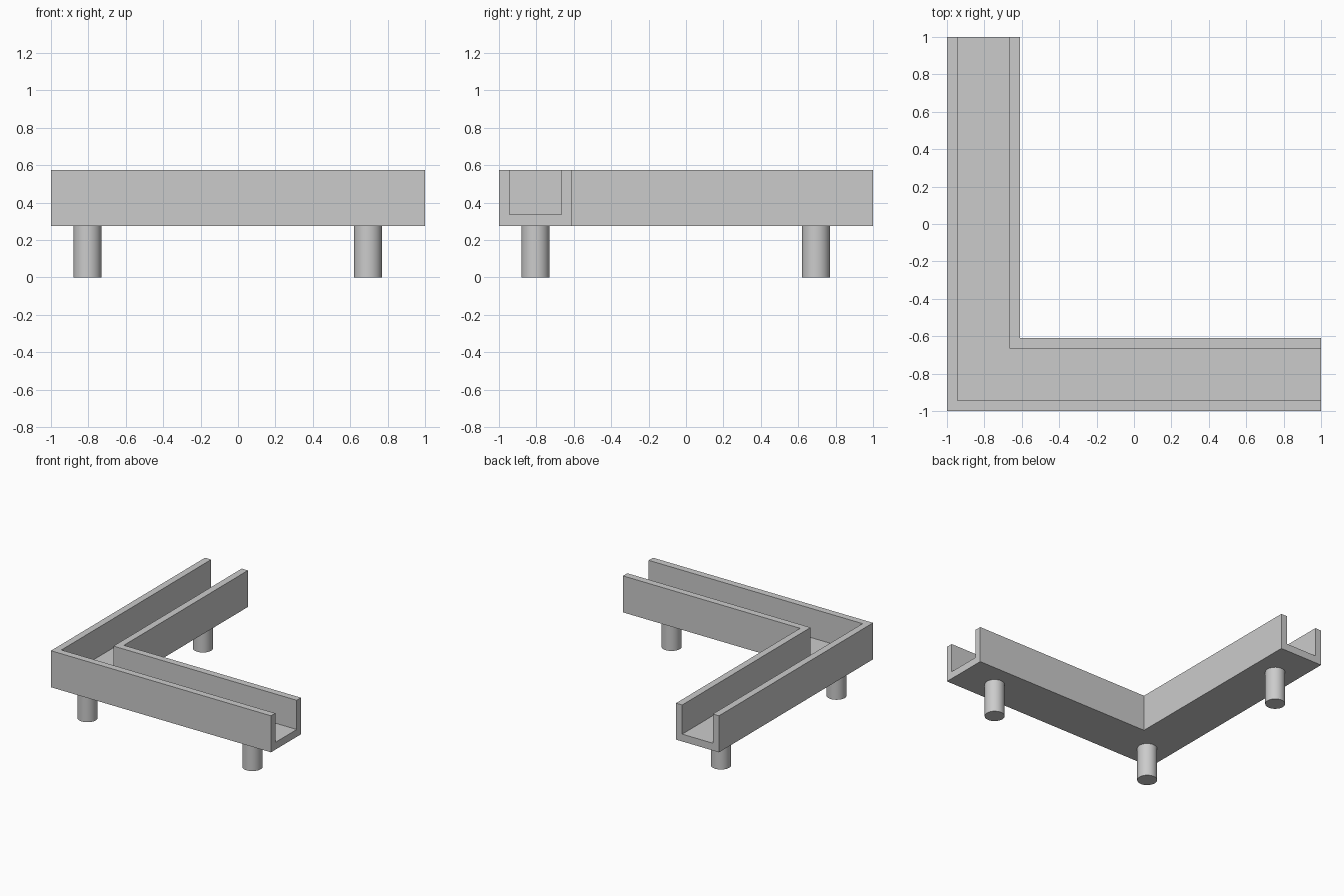
import bpy, bmesh, math

cube = bpy.data.objects.get("Cube")
if cube:
    bpy.data.objects.remove(cube, do_unlink=True)

# Single plain grey
GREY = (0.6, 0.6, 0.6, 1)
grey = bpy.data.materials.new("plain_grey")
grey.use_nodes = True
grey.diffuse_color = GREY
grey.node_tree.nodes["Principled BSDF"].inputs["Base Color"].default_value = GREY

# Main dimensions
OUT, INN, WALL = -1.0, -0.61, 0.056
BOTTOM, FLOOR, TOP = 0.275, 0.335, 0.575
LEG_R, LEG_NEAR, LEG_FAR = 0.075, -0.805, 0.695


def make_trough():
    """Sweep a U-shaped section along a mitred L path."""
    section = [(OUT, BOTTOM), (INN, BOTTOM), (INN, TOP), (INN - WALL, TOP),
               (INN - WALL, FLOOR), (OUT + WALL, FLOOR), (OUT + WALL, TOP), (OUT, TOP)]
    bm = bmesh.new()
    back_end = [bm.verts.new((o, 1, z)) for o, z in section]
    corner = [bm.verts.new((o, o, z)) for o, z in section]
    side_end = [bm.verts.new((1, o, z)) for o, z in section]
    n = len(section)
    for a, b in ((back_end, corner), (corner, side_end)):
        for i in range(n):
            j = (i + 1) % n
            bm.faces.new((a[i], a[j], b[j], b[i]))
    bm.faces.new(back_end)
    bm.faces.new(side_end)
    # Merge the two halves of the flat floor and underside cleanly
    bmesh.ops.recalc_face_normals(bm, faces=bm.faces)
    mesh = bpy.data.meshes.new("trough")
    bm.to_mesh(mesh)
    bm.free()
    mesh.materials.append(grey)
    obj = bpy.data.objects.new("trough", mesh)
    bpy.context.collection.objects.link(obj)


def make_leg(name, x, y):
    bpy.ops.mesh.primitive_cylinder_add(vertices=48, radius=LEG_R, depth=BOTTOM,
                                        location=(x, y, BOTTOM / 2))
    leg = bpy.context.object
    leg.name = name
    leg.data.materials.append(grey)
    bpy.ops.object.shade_smooth_by_angle(angle=math.radians(30))


make_trough()
make_leg("corner_leg", LEG_NEAR, LEG_NEAR)
make_leg("front_leg", LEG_FAR, LEG_NEAR)
make_leg("back_leg", LEG_NEAR, LEG_FAR)
